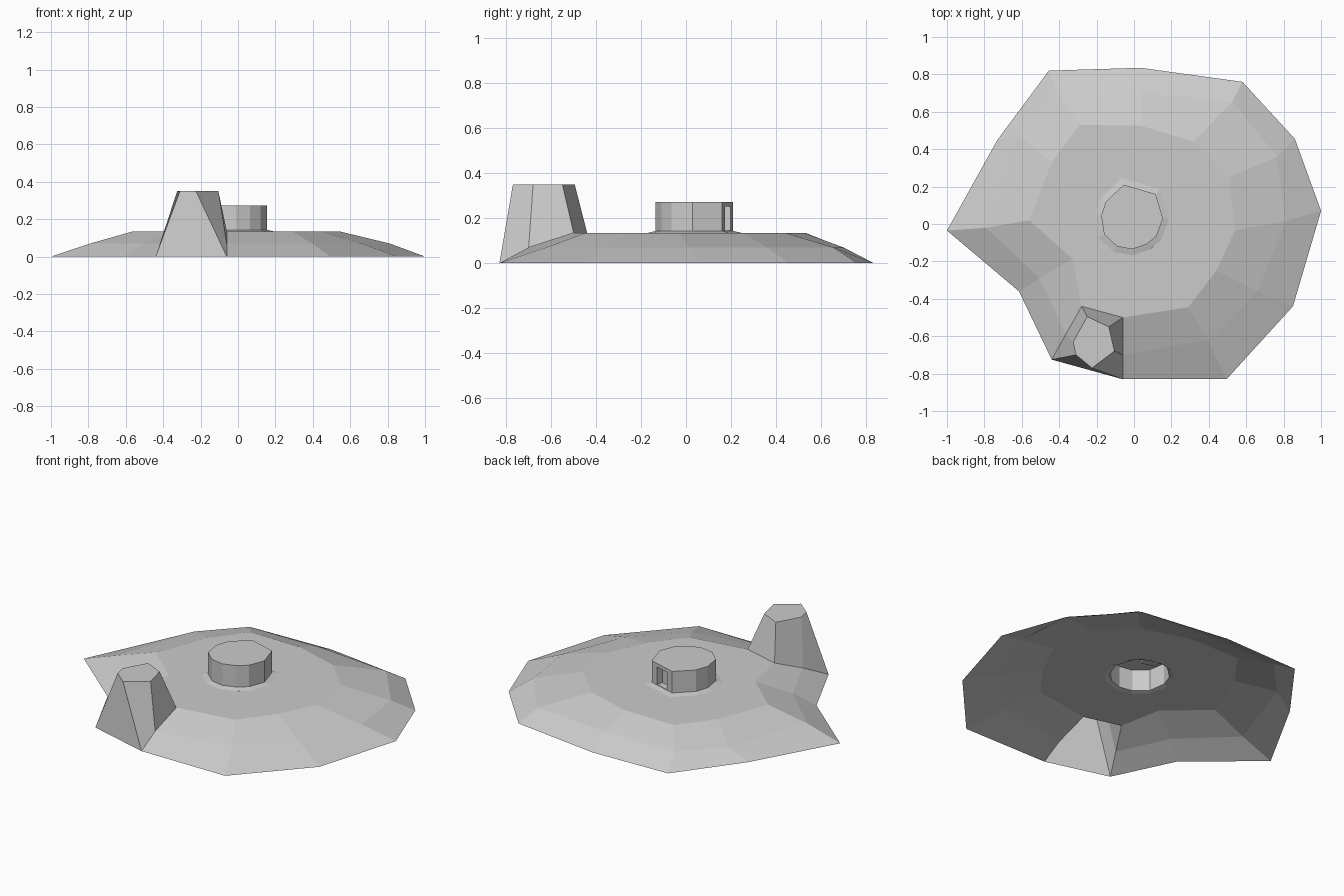
import bpy, bmesh
from math import atan2, cos, sin
from mathutils import Vector

if "Cube" in bpy.data.objects:
    bpy.data.objects.remove(bpy.data.objects["Cube"])


def ring(bm, pts, z=None):
    return [bm.verts.new((p[0], p[1], p[2] if z is None else z)) for p in pts]


def bridge(bm, a, b, skip=()):
    n = len(a)
    for i in range(n):
        if i not in skip:
            j = (i + 1) % n
            bm.faces.new((a[i], a[j], b[j], b[i]))


def finish(bm, name):
    bmesh.ops.recalc_face_normals(bm, faces=bm.faces)
    # open shells: make the upward side the outside
    if sum(f.normal.z * f.calc_area() for f in bm.faces) < 0:
        bmesh.ops.reverse_faces(bm, faces=bm.faces)
    me = bpy.data.meshes.new(name)
    bm.to_mesh(me)
    bm.free()
    bpy.context.collection.objects.link(bpy.data.objects.new(name, me))


rim = [(-1, -.035), (-.73, .45), (-.455, .82), (.035, .835), (.58, .76), (.86, .455),
       (1, .07), (.85, -.44), (.495, -.83), (-.06, -.83), (-.44, -.725), (-.615, -.36)]
slope = [(-.79, -.02), (-.62, .475), (-.41, .695), (.04, .70), (.525, .655), (.765, .36),
         (.81, .015), (.66, -.36), (.395, -.62), (-.06, -.70), (-.365, -.59), (-.505, -.29)]
crest = [(-.56, .02), (-.44, .33), (-.29, .53), (.04, .525), (.32, .44), (.51, .25),
         (.54, -.035), (.44, -.25), (.29, -.445), (-.06, -.5), (-.28, -.44), (-.33, -.185)]
Z_SLOPE, Z_TOP = .07, .135
cx, cy = -.01, .03

# mound: open-bottomed faceted shell plus hollow tower grown from one sector
bm = bmesh.new()
r0, r1, r2 = ring(bm, rim, 0), ring(bm, slope, Z_SLOPE), ring(bm, crest, Z_TOP)
angles = [atan2(y - cy, x - cx) for x, y in crest]
r3 = ring(bm, [(cx + .19 * cos(a), cy + .19 * sin(a)) for a in angles], Z_TOP)
bridge(bm, r0, r1, skip=(9,))
bridge(bm, r1, r2, skip=(9,))
bridge(bm, r2, r3)
tower_base = [r0[10], r1[10], r2[10], r2[9], r1[9], r0[9]]
tower_top = ring(bm, [(-.31, -.70), (-.325, -.63), (-.25, -.495),
                      (-.135, -.55), (-.105, -.68), (-.225, -.77)], .35)
bridge(bm, tower_base, tower_top)
bm.faces.new(tower_top)
finish(bm, "mound_with_tower")

# turret: collar, walls and lid, with a doorway in the flat back wall
outline = [(.115, .16), (-.055, .21), (-.15, .12), (-.175, .045), (-.16, -.055),
           (-.09, -.12), (-.01, -.135), (.065, -.11), (.12, -.065), (.155, .03)]
bm = bmesh.new()
collar = ring(bm, [(cx + (x - cx) * 1.2, cy + (y - cy) * 1.2) for x, y in outline], Z_TOP)
low, high = ring(bm, outline, .143), ring(bm, outline, .272)
bridge(bm, collar, low)
bridge(bm, low, high, skip=(0,))
bm.faces.new(high)

wall = [low[0], low[1], high[1], high[0]]
p, q = low[0].co.copy(), low[1].co.copy()
inward = Vector((-(q - p).y, (q - p).x, 0)).normalized() * .04


def door(depth):
    return [p.lerp(q, u) + Vector((0, 0, v)) + inward * depth
            for u, v in ((.25, .003), (.75, .003), (.75, .108), (.25, .108))]


front, back = ring(bm, door(0)), ring(bm, door(1))
bridge(bm, wall, front)
bridge(bm, front, back)
bm.faces.new(back)
finish(bm, "turret")
